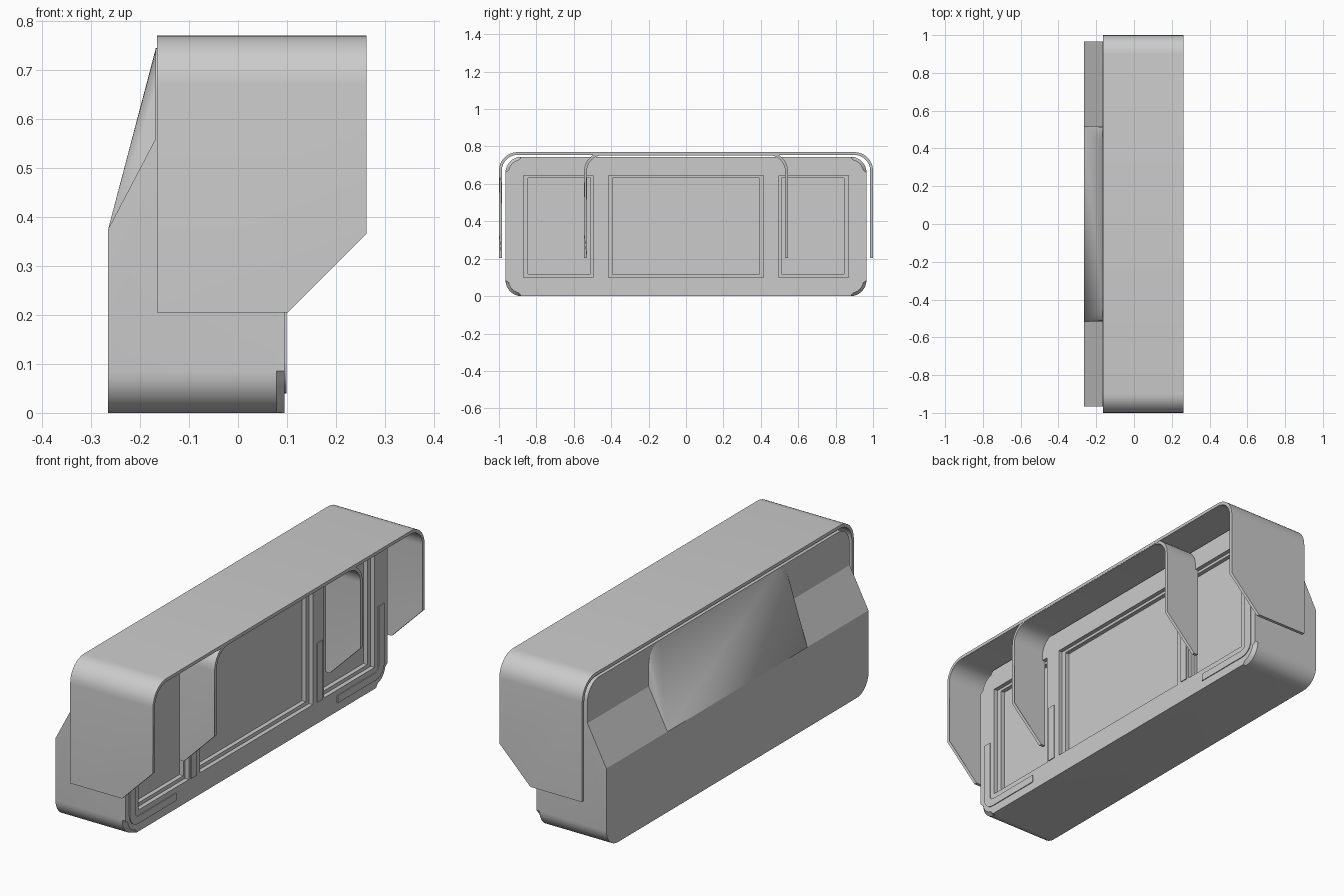
import bpy, bmesh, math
from mathutils import Vector

if "Cube" in bpy.data.objects:
    bpy.data.objects.remove(bpy.data.objects["Cube"])


def arc(cy, cz, r, a0, a1, n=8):
    return [(cy + r * math.cos(math.radians(a0 + (a1 - a0) * i / n)),
             cz + r * math.sin(math.radians(a0 + (a1 - a0) * i / n))) for i in range(n + 1)]


def finish(name, bm, smooth=True):
    bmesh.ops.recalc_face_normals(bm, faces=bm.faces)
    me = bpy.data.meshes.new(name)
    bm.to_mesh(me)
    bm.free()
    ob = bpy.data.objects.new(name, me)
    bpy.context.collection.objects.link(ob)
    if smooth:
        bpy.ops.object.select_all(action='DESELECT')
        ob.select_set(True)
        bpy.context.view_layer.objects.active = ob
        bpy.ops.object.shade_smooth_by_angle(angle=math.radians(30))
    return ob


def prism(pts, a, b, axis='x'):
    """Extrude a (y,z) outline along x, or an (x,z) outline along y."""
    bm = bmesh.new()
    place = (lambda p, t: (t, p[0], p[1])) if axis == 'x' else (lambda p, t: (p[0], t, p[1]))
    lo = [bm.verts.new(place(p, a)) for p in pts]
    hi = [bm.verts.new(place(p, b)) for p in pts]
    bm.faces.new(lo)
    bm.faces.new(hi)
    n = len(pts)
    for i in range(n):
        j = (i + 1) % n
        bm.faces.new((lo[i], lo[j], hi[j], hi[i]))
    return bm


def rect(y0, y1, z0, z1):
    return [(y0, z0), (y1, z0), (y1, z1), (y0, z1)]


def rounded(hw, z0, z1, r):
    return (arc(hw - r, z1 - r, r, 0, 90) + arc(-hw + r, z1 - r, r, 90, 180)
            + arc(-hw + r, z0 + r, r, 180, 270) + arc(hw - r, z0 + r, r, 270, 360))


def cut(ob, bm):
    cutter = finish("cutter", bm, False)
    m = ob.modifiers.new("cut", 'BOOLEAN')
    m.operation, m.solver, m.object = 'DIFFERENCE', 'EXACT', cutter
    bpy.context.view_layer.objects.active = ob
    bpy.ops.object.modifier_apply(modifier=m.name)
    bpy.data.objects.remove(cutter)


def hood(name, hw, top, r, th, x0, x1):
    """Arched sheet with its lower front corners cut off diagonally."""
    z0 = 0.205
    outer = [(hw, z0)] + arc(hw - r, top - r, r, 0, 90) + arc(-hw + r, top - r, r, 90, 180) + [(-hw, z0)]
    inner = [(hw - th, z0)] + arc(hw - r, top - r, r - th, 0, 90) \
        + arc(-hw + r, top - r, r - th, 90, 180) + [(-hw + th, z0)]
    bm = prism(outer + inner[::-1], x0, x1)
    bmesh.ops.bisect_plane(bm, geom=bm.verts[:] + bm.edges[:] + bm.faces[:], clear_outer=True,
                           plane_co=(0.102, 0, 0.205), plane_no=Vector((1, 0, -1)).normalized())
    bmesh.ops.holes_fill(bm, edges=[e for e in bm.edges if e.is_boundary], sides=0)
    return finish(name, bm)


# Housing: rounded box with a chamfered front rim
bm = prism(rounded(0.965, 0, 0.745, 0.085), -0.265, 0.095)
rim = [e for e in bm.edges if all(v.co.x > 0.09 for v in e.verts)]
bmesh.ops.bevel(bm, geom=rim, offset=0.016, segments=1, affect='EDGES')
body = finish("housing", bm)

# Sloped upper back
cut(body, prism([(-0.265, 0.375), (-0.168, 0.56), (-0.168, 0.9), (-0.4, 0.9), (-0.4, 0.375)],
                -1.2, 1.2, 'y'))

# Stepped window recesses in the front
for y0, y1, i0, i1 in ((-0.415, 0.415, -0.392, 0.392),
                       (0.497, 0.87, 0.51, 0.845), (-0.87, -0.497, -0.845, -0.51)):
    cut(body, prism(rect(y0, y1, 0.10, 0.645), 0.075, 0.2))
    cut(body, prism(rect(i0, i1, 0.117, 0.632), 0.055, 0.2))

# Middle wedge on the back, round at its upper corners
bm = bmesh.new()
hw, r = 0.515, 0.085
top = arc(hw - r, 0.745 - r, r, 0, 90) + arc(-hw + r, 0.745 - r, r, 90, 180)
for y, z in top + [(hw, 0.375), (-hw, 0.375)]:
    bm.verts.new((-0.1675, y, z))
for y in (hw, -hw):
    bm.verts.new((-0.265, y, 0.375))
bmesh.ops.convex_hull(bm, input=bm.verts[:])
finish("back_wedge", bm)

# Raised trim strips on the front
for s, side in ((1, "right"), (-1, "left")):
    corner = [(0.937, 0.375), (0.937, 0.10)] + arc(0.877, 0.10, 0.06, 0, -90, 6) \
        + [(0.595, 0.04), (0.595, 0.075)] + arc(0.873, 0.097, 0.022, -90, 0, 4) + [(0.895, 0.375)]
    finish(side + "_corner_strip", prism([(s * y, z) for y, z in corner], 0.09, 0.099))
    finish(side + "_upright_strip",
           prism([(s * y, z) for y, z in rect(0.445, 0.485, 0.10, 0.375)], 0.09, 0.099))

# Outer hood and the inner dividing hood
hood("outer_hood", 1.0, 0.77, 0.10, 0.015, -0.165, 0.262)
hood("inner_hood", 0.545, 0.768, 0.10, 0.015, 0.08, 0.261)
